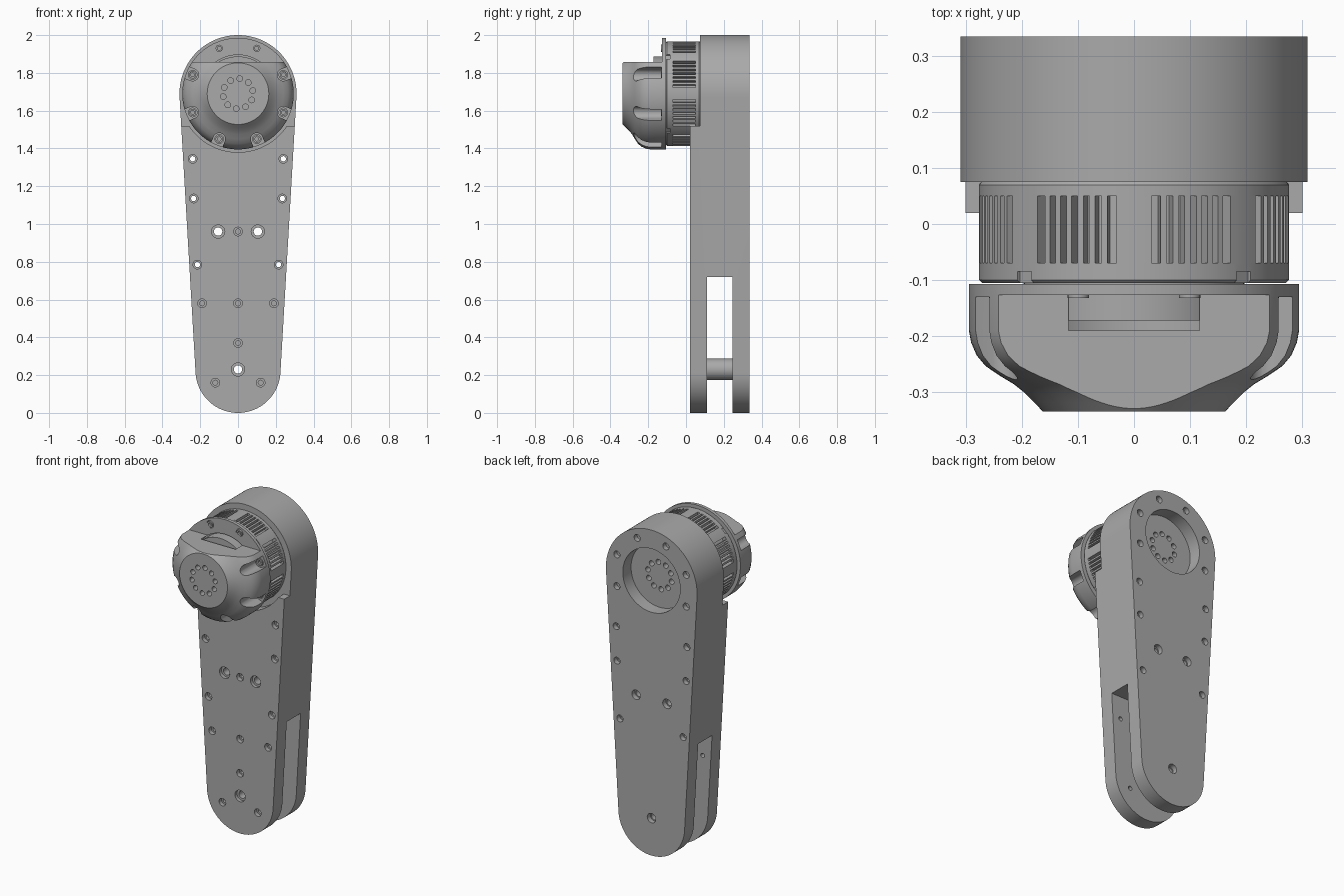
import bpy, bmesh
from math import pi, sin, cos, asin, sqrt, radians
from mathutils import Vector, Matrix

cube = bpy.data.objects.get("Cube")
if cube:
    bpy.data.objects.remove(cube)

grey = bpy.data.materials.new("satin_grey")
grey.use_nodes = True
GREY = (0.4, 0.4, 0.4, 1)
grey.diffuse_color = GREY
grey.node_tree.nodes["Principled BSDF"].inputs["Base Color"].default_value = GREY

HUB_Z = 1.69      # motor axis height
FOOT_Z = 0.225    # lower pivot height
HUB_R, FOOT_R = 0.31, 0.225


def make(name, bm):
    bmesh.ops.remove_doubles(bm, verts=bm.verts, dist=1e-5)
    bmesh.ops.recalc_face_normals(bm, faces=bm.faces)
    mesh = bpy.data.meshes.new(name)
    bm.to_mesh(mesh)
    bm.free()
    obj = bpy.data.objects.new(name, mesh)
    bpy.context.collection.objects.link(obj)
    mesh.materials.append(grey)
    return obj


def prism(bm, pts, y0, y1):
    """Extrude an outline of (x, z) points along y."""
    a = [bm.verts.new((x, y0, z)) for x, z in pts]
    b = [bm.verts.new((x, y1, z)) for x, z in pts]
    n = len(pts)
    bm.faces.new(a)
    bm.faces.new(b[::-1])
    for i in range(n):
        j = (i + 1) % n
        bm.faces.new((a[i], b[i], b[j], a[j]))


def arc(cx, cz, r, a0, a1, n):
    return [(cx + r * cos(a0 + (a1 - a0) * i / n), cz + r * sin(a0 + (a1 - a0) * i / n))
            for i in range(n + 1)]


def disc(bm, x, z, r, y0, y1, n=24):
    prism(bm, arc(x, z, r, 0, 2 * pi * (n - 1) / n, n - 1), y0, y1)


def box(bm, x0, x1, z0, z1, y0, y1):
    prism(bm, [(x0, z0), (x1, z0), (x1, z1), (x0, z1)], y0, y1)


def lathe(name, profile, z=HUB_Z, closed=False, steps=96):
    """Turn (radius, y) points about the y axis at height z."""
    bm = bmesh.new()
    vs = [bm.verts.new((r, y, z)) for r, y in profile]
    es = [bm.edges.new(p) for p in zip(vs, vs[1:])]
    if closed:
        es.append(bm.edges.new((vs[-1], vs[0])))
    bmesh.ops.spin(bm, geom=vs + es, cent=(0, 0, z), axis=(0, 1, 0),
                   angle=2 * pi, steps=steps)
    return make(name, bm)


def cut(obj, bm):
    cutter = make("cutter", bm)
    cutter.hide_render = True
    mod = obj.modifiers.new("cut", 'BOOLEAN')
    mod.operation, mod.solver, mod.object = 'DIFFERENCE', 'EXACT', cutter
    bpy.context.view_layer.objects.active = obj
    bpy.ops.object.modifier_apply(modifier=mod.name)
    bpy.data.objects.remove(cutter)


def drill(obj, holes, r, y0, y1):
    bm = bmesh.new()
    for x, z in holes:
        disc(bm, x, z, r, y0, y1)
    cut(obj, bm)


def mirrored(*pts):
    return [(s * x, z) for x, z in pts for s in (-1, 1)]


def ring(r, n, start):
    return [(r * cos(start + 2 * pi * i / n), HUB_Z + r * sin(start + 2 * pi * i / n))
            for i in range(n)]


# Arm: tapered capsule with rounded front and back edges
tilt = asin((HUB_R - FOOT_R) / (HUB_Z - FOOT_Z))
outline = (arc(0, HUB_Z, HUB_R, -tilt, pi + tilt, 64)
           + arc(0, FOOT_Z, FOOT_R, pi + tilt, 2 * pi - tilt, 48))
bm = bmesh.new()
prism(bm, outline, 0.02, 0.335)
rim = [e for e in bm.edges if abs(e.verts[0].co.y - e.verts[1].co.y) < 1e-4]
bmesh.ops.bevel(bm, geom=rim, offset=0.012, segments=3, profile=0.5, affect='EDGES')
arm = make("arm_housing", bm)

# Motor seat on the front, with square shoulders
SEAT = 1.52
a = asin((HUB_Z - SEAT) / HUB_R)
bm = bmesh.new()
prism(bm, [(-0.5, 2.1), (-0.5, SEAT)] + arc(0, HUB_Z, HUB_R, pi + a, 2 * pi - a, 48)
      + [(0.5, SEAT), (0.5, 2.1)], -0.1, 0.075)
cut(arm, bm)

# Fork slot and rear output pocket
bm = bmesh.new()
box(bm, -0.5, 0.5, -0.1, 0.72, 0.11, 0.245)
cut(arm, bm)
bm = bmesh.new()
disc(bm, 0, HUB_Z, 0.195, 0.255, 0.4, 72)
cut(arm, bm)

# Screw holes: through, blind and counterbored
small = mirrored((0.24, 1.345), (0.235, 1.135), (0.215, 0.785))
large = mirrored((0.105, 0.96)) + [(0, 0.23)]
blind = mirrored((0.19, 0.58), (0.12, 0.16)) + [(0, 0.96), (0, 0.58), (0, 0.37)]
crown = [p for p in ring(0.255, 8, pi / 8) if p[1] > 1.5]
drill(arm, small, 0.014, -0.1, 0.4)
drill(arm, large, 0.022, -0.1, 0.4)
drill(arm, blind, 0.013, -0.1, 0.13)
drill(arm, small + blind, 0.023, -0.1, 0.045)
drill(arm, large, 0.035, -0.1, 0.04)
drill(arm, small + crown, 0.021, 0.305, 0.4)
drill(arm, large, 0.029, 0.305, 0.4)
drill(arm, ring(0.082, 10, 0.2), 0.016, 0.215, 0.3)

# Spacer tube across the fork
lathe("fork_spacer", [(0.022, 0.105), (0.057, 0.105), (0.057, 0.25), (0.022, 0.25)],
      z=0.23, closed=True, steps=48)

# Motor body with a recessed band for the vents
motor = lathe("motor_body", [
    (0, 0.08), (0.27, 0.08), (0.277, 0.07), (0.277, 0.05), (0.25, 0.05),
    (0.25, -0.07), (0.277, -0.07), (0.277, -0.1), (0.272, -0.105),
    (0.197, -0.105), (0.197, -0.172), (0.15, -0.172), (0.15, -0.165), (0, -0.165)])
bm = bmesh.new()
for k in range(4):
    t = Matrix.Rotation(pi / 4 + k * pi / 2, 4, 'Y')
    bmesh.ops.create_cube(bm, size=1, matrix=Matrix.Translation((0, 0, HUB_Z)) @ t
                          @ Matrix.Translation((0, -0.1, 0.285))
                          @ Matrix.Diagonal((0.035, 0.03, 0.03, 1)))
cut(motor, bm)

# Vent ribs and solid pillars around the motor
bm = bmesh.new()


def sector(mid, half, n):
    lo, hi = radians(mid - half), radians(mid + half)
    prism(bm, arc(0, HUB_Z, 0.277, lo, hi, n) + arc(0, HUB_Z, 0.245, hi, lo, n),
          -0.0705, 0.0505)


for k in range(8):
    sector(45 * k, 6.5, 4)
    for j in range(6):
        sector(45 * k + 22.5 + (j - 2.5) * 4.6, 1.1, 1)
make("motor_vent_ribs", bm)

# Front cap: turned shell, hollow behind
cap = lathe("motor_cap", [
    (0, -0.19), (0.205, -0.19), (0.205, -0.107), (0.295, -0.107), (0.295, -0.19),
    (0.291, -0.212), (0.281, -0.235), (0.265, -0.254), (0.24, -0.271), (0.215, -0.286),
    (0.195, -0.302), (0.178, -0.319), (0.163, -0.335), (0, -0.335)])

# Flat top, leaving the round flange behind it
bm = bmesh.new()
box(bm, -0.5, 0.5, 1.858, 2.2, -0.5, -0.127)
cut(cap, bm)

# Screw scallops around the cap
bm = bmesh.new()
for k in range(8):
    phi = pi / 8 + k * pi / 4
    pts = [(0.4, -0.032)] + arc(0.26, 0, 0.032, 1.5 * pi, 0.5 * pi, 16) + [(0.4, 0.032)]
    prism(bm, [(x * cos(phi) - z * sin(phi), HUB_Z + x * sin(phi) + z * cos(phi))
               for x, z in pts], -0.5, -0.13)
cut(cap, bm)
drill(cap, ring(0.26, 8, pi / 8), 0.023, -0.14, -0.12)
drill(cap, ring(0.26, 8, pi / 8), 0.012, -0.14, -0.09)
drill(cap, ring(0.08, 10, 0.2), 0.015, -0.4, -0.3)

# Screw heads seated in the flange
bm = bmesh.new()
for x, z in ring(0.26, 8, pi / 8):
    disc(bm, x, z, 0.019, -0.132, -0.108)
heads = make("cap_screws", bm)
drill(heads, ring(0.26, 8, pi / 8), 0.01, -0.2, -0.118)

# Smooth rounds, crisp edges
for obj in bpy.context.collection.objects:
    if obj.type == 'MESH':
        obj.select_set(True)
        bpy.context.view_layer.objects.active = obj
bpy.ops.object.shade_smooth_by_angle(angle=radians(30))
